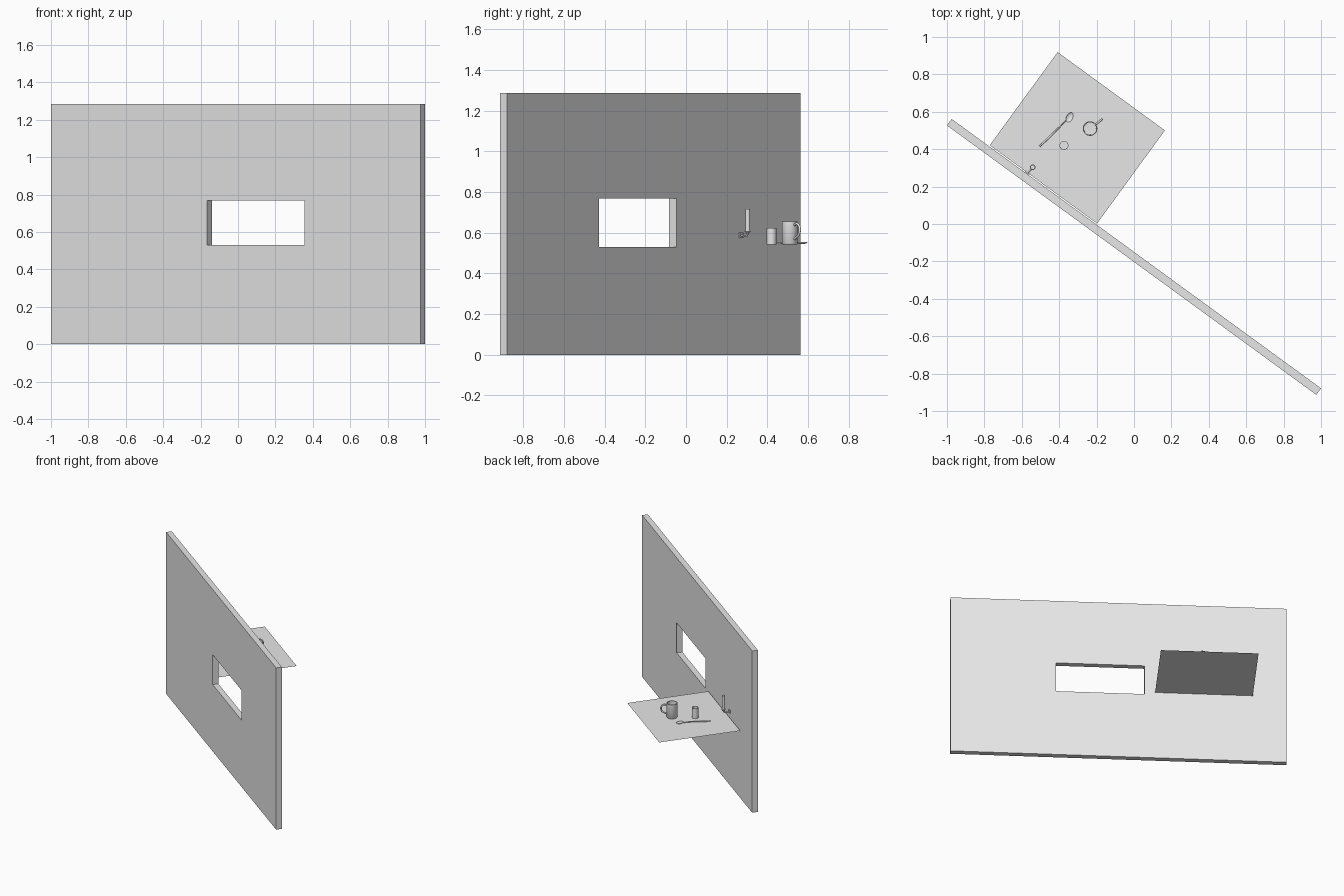
import bpy, bmesh, math
from mathutils import Matrix, Vector

cube = bpy.data.objects.get("Cube")
if cube:
    bpy.data.objects.remove(cube, do_unlink=True)

# Room frame: local x runs along the wall, local y points out of its back
FRAME = Matrix.Translation((0, -0.176, 0)) @ Matrix.Rotation(math.radians(-36.1), 4, 'Z')
TABLE_Z = 0.543

grey = bpy.data.materials.new("plain_grey")
grey.use_nodes = True
grey.diffuse_color = (0.8, 0.8, 0.8, 1)
for node in grey.node_tree.nodes:
    if node.type == 'BSDF_PRINCIPLED':
        node.inputs["Base Color"].default_value = grey.diffuse_color


def select(obj):
    bpy.ops.object.select_all(action='DESELECT')
    obj.select_set(True)
    bpy.context.view_layer.objects.active = obj


def finish(name, bm, loc=(0, 0, 0), smooth=False):
    mesh = bpy.data.meshes.new(name)
    bm.to_mesh(mesh)
    bm.free()
    mesh.materials.append(grey)
    obj = bpy.data.objects.new(name, mesh)
    bpy.context.collection.objects.link(obj)
    obj.matrix_world = FRAME @ Matrix.Translation(loc)
    if smooth:
        select(obj)
        bpy.ops.object.shade_smooth_by_angle(angle=math.radians(40))
    return obj


def box(name, low, high):
    bm = bmesh.new()
    low, high = Vector(low), Vector(high)
    mid = Matrix.Translation((low + high) / 2)
    bmesh.ops.create_cube(bm, size=1, matrix=mid @ Matrix.Diagonal((*(high - low), 1)))
    return finish(name, bm)


def lathe(name, profile, loc, steps=32):
    bm = bmesh.new()
    verts = [bm.verts.new((r, 0, z)) for r, z in profile]
    edges = [bm.edges.new(pair) for pair in zip(verts, verts[1:])]
    bmesh.ops.spin(bm, geom=verts + edges, cent=(0, 0, 0), axis=(0, 0, 1),
                   angle=math.tau, steps=steps, use_duplicate=False)
    bmesh.ops.remove_doubles(bm, verts=bm.verts[:], dist=0.0001)
    bmesh.ops.recalc_face_normals(bm, faces=bm.faces[:])
    return finish(name, bm, loc, True)


def tube(name, points, radius, widths=None):
    curve = bpy.data.curves.new(name, 'CURVE')
    curve.dimensions = '3D'
    curve.bevel_depth = radius
    curve.bevel_resolution = 3
    curve.use_fill_caps = True
    spline = curve.splines.new('BEZIER')
    spline.bezier_points.add(len(points) - 1)
    for i, (bp, co) in enumerate(zip(spline.bezier_points, points)):
        bp.co = co
        bp.handle_left_type = bp.handle_right_type = 'AUTO'
        bp.radius = widths[i] if widths else 1
    curve.materials.append(grey)
    obj = bpy.data.objects.new(name, curve)
    bpy.context.collection.objects.link(obj)
    obj.matrix_world = FRAME
    select(obj)
    bpy.ops.object.convert(target='MESH')
    return bpy.context.object


# Wall with a cut window opening
wall = box("wall", (-1.222, -0.0215, 0), (1.222, 0.0215, 1.285))
cutter = box("window_cutter", (-0.188, -0.1, 0.53), (0.455, 0.1, 0.767))
cutter.hide_render = True
bpy.context.view_layer.update()
cut = wall.modifiers.new("window", 'BOOLEAN')
cut.operation = 'DIFFERENCE'
cut.solver = 'EXACT'
cut.object = cutter
select(wall)
bpy.ops.object.modifier_apply(modifier=cut.name)
bpy.data.objects.remove(cutter, do_unlink=True)

# Thin table top
bm = bmesh.new()
bm.faces.new([bm.verts.new((x, y, TABLE_Z)) for x, y in
              ((-0.975, 0.028), (-0.265, 0.028), (-0.265, 0.644), (-0.975, 0.644))])
finish("table_top", bm)

# Mug and its handle
mug = Vector((-0.594, 0.416, TABLE_Z))
lathe("mug", [(0, 0), (0.036, 0), (0.039, 0.004), (0.039, 0.113),
              (0.034, 0.113), (0.033, 0.01), (0, 0.008)], mug)
out = Vector((0.28, 0.96, 0))
tube("mug_handle", [mug + out * r + Vector((0, 0, z)) for r, z in
                    ((0.035, 0.095), (0.06, 0.1), (0.078, 0.082),
                     (0.074, 0.052), (0.036, 0.025))], 0.006)

# Small cup
lathe("small_cup", [(0, 0), (0.024, 0), (0.024, 0.08), (0.021, 0.08),
                    (0.021, 0.006), (0, 0.006)], (-0.654, 0.261, TABLE_Z))

# Spoon: tapered handle and shallow bowl
tube("spoon_handle", [(-0.756, 0.18, TABLE_Z + 0.004), (-0.745, 0.24, TABLE_Z + 0.005),
                      (-0.732, 0.32, TABLE_Z + 0.009), (-0.724, 0.375, TABLE_Z + 0.006)],
     0.005, [0.8, 1, 0.8, 0.5])
bm = bmesh.new()
bmesh.ops.create_uvsphere(bm, u_segments=24, v_segments=12, radius=1)
bmesh.ops.delete(bm, geom=[v for v in bm.verts if v.co.z > 0.01], context='VERTS')
bmesh.ops.transform(bm, matrix=Matrix.Rotation(0.15, 4, 'Z') @
                    Matrix.Diagonal((0.017, 0.028, 0.009, 1)), verts=bm.verts[:])
finish("spoon_bowl", bm, (-0.718, 0.4, TABLE_Z + 0.01), True)

# Candle on a wall bracket
box("bracket_plate", (-0.74, 0.0215, 0.574), (-0.71, 0.027, 0.6))
tube("bracket_arm", [(-0.725, 0.025, 0.587), (-0.722, 0.045, 0.582),
                     (-0.72, 0.064, 0.586), (-0.72, 0.068, 0.604)], 0.0045)
lathe("candle_holder", [(0, 0), (0.008, 0), (0.015, 0.008), (0.015, 0.012), (0, 0.012)],
      (-0.72, 0.068, 0.598), 24)
lathe("candle", [(0, 0), (0.012, 0), (0.012, 0.107), (0, 0.107)],
      (-0.72, 0.068, 0.61), 24)
